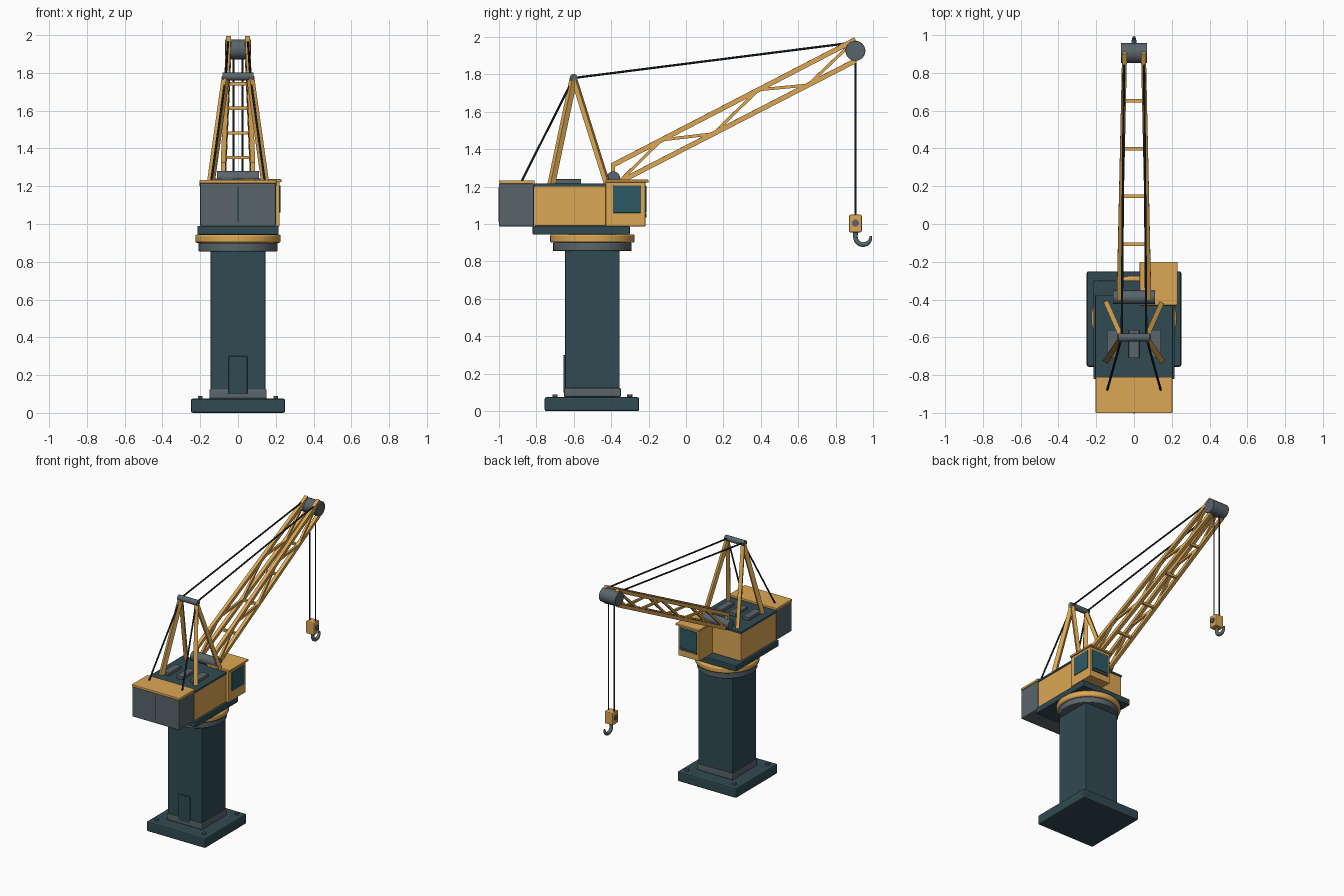
import bpy, bmesh, math
from mathutils import Vector, Matrix

if "Cube" in bpy.data.objects:
    bpy.data.objects.remove(bpy.data.objects["Cube"])


def material(name, rgb):
    m = bpy.data.materials.new(name)
    m.diffuse_color = (*rgb, 1)
    m.use_nodes = True
    m.node_tree.nodes["Principled BSDF"].inputs["Base Color"].default_value = m.diffuse_color
    return m


TEAL = material("dark_teal", (0.03, 0.07, 0.085))
YELLOW = material("yellow", (0.72, 0.39, 0.09))
GREY = material("steel_grey", (0.1, 0.13, 0.145))
GLASS = material("glass", (0.027, 0.1, 0.13))
ROPE = material("rope", (0.015, 0.03, 0.035))


def finish(name, bm, mat, bevel=0, smooth=False):
    me = bpy.data.meshes.new(name)
    bm.to_mesh(me)
    bm.free()
    me.materials.append(mat)
    ob = bpy.data.objects.new(name, me)
    bpy.context.collection.objects.link(ob)
    if bevel:
        mod = ob.modifiers.new("bevel", 'BEVEL')
        mod.width, mod.segments, mod.limit_method = bevel, 2, 'ANGLE'
    if smooth:
        bpy.ops.object.select_all(action='DESELECT')
        bpy.context.view_layer.objects.active = ob
        ob.select_set(True)
        bpy.ops.object.shade_smooth_by_angle(angle=math.radians(35))
    return ob


def box(name, x, y, z, mat, bevel=0.004):
    """Box from (min, max) ranges."""
    bm = bmesh.new()
    size = [b - a for a, b in (x, y, z)]
    mid = [(a + b) / 2 for a, b in (x, y, z)]
    bmesh.ops.create_cube(bm, size=1, matrix=Matrix.Translation(mid) @ Matrix.Diagonal((*size, 1)))
    return finish(name, bm, mat, bevel)


def along(a, b):
    d = Vector(b) - Vector(a)
    mid = (Vector(a) + Vector(b)) / 2
    return Matrix.Translation(mid) @ d.to_track_quat('Z', 'X').to_matrix().to_4x4(), d.length


def rod(name, a, b, r, mat, sides=32, bevel=0):
    m, length = along(a, b)
    bm = bmesh.new()
    bmesh.ops.create_cone(bm, cap_ends=True, segments=sides, radius1=r, radius2=r, depth=length, matrix=m)
    return finish(name, bm, mat, bevel, True)


def beam(name, a, b, w, mat=YELLOW):
    m, length = along(a, b)
    bm = bmesh.new()
    bmesh.ops.create_cube(bm, size=1, matrix=m @ Matrix.Diagonal((w, w, length, 1)))
    return finish(name, bm, mat)


# Pedestal
box("base_plate", (-.25, .25), (-.755, -.25), (0, .075), TEAL, .01)
box("column", (-.145, .145), (-.645, -.355), (.07, .87), TEAL, .005)
box("column_collar", (-.152, .152), (-.652, -.348), (.075, .125), GREY, .008)
box("access_door", (-.05, .05), (-.655, -.64), (.1, .3), TEAL)
for x in (-.2, .2):
    for y in (-.7, -.3):
        rod("anchor_bolt", (x, y, .07), (x, y, .09), .014, GREY, 6)

# Slewing ring
rod("lower_ring", (0, -.5, .855), (0, -.5, .9), .21, GREY, 48, .004)
rod("slew_ring", (0, -.5, .9), (0, -.5, .945), .226, YELLOW, 48, .01)
box("turntable_deck", (-.215, .215), (-.82, -.3), (.943, .99), TEAL, .006)

# Machinery house
box("machinery_house", (-.2, .2), (-.81, -.38), (.99, 1.205), YELLOW)
box("house_roof", (-.205, .205), (-.812, -.375), (1.2, 1.217), TEAL)
for x in (-.115, 0, .115):
    box("roof_vent", (x - .028, x + .028), (-.71, -.56), (1.215, 1.24), GREY)

# Counterweight
box("counterweight", (-.2, .2), (-1, -.812), (.987, 1.215), GREY, .006)
box("counterweight_cap", (-.203, .203), (-1, -.808), (1.215, 1.233), YELLOW)
box("counterweight_seam", (-.005, .005), (-1.001, -.99), (1.01, 1.195), TEAL, 0)

# Operator cab
box("cab", (.04, .22), (-.43, -.217), (.987, 1.225), YELLOW, .005)
box("cab_roof", (.03, .23), (-.43, -.2), (1.222, 1.237), YELLOW)
box("cab_side_window", (.21, .224), (-.39, -.24), (1.06, 1.205), GLASS, .002)
box("cab_front_window", (.057, .203), (-.225, -.212), (1.06, 1.205), GLASS, .002)
box("cab_window_sill", (.057, .203), (-.22, -.21), (1.035, 1.055), TEAL, .002)

# Mast frame with stays
rod("mast_crossbar", (-.083, -.6, 1.78), (.083, -.6, 1.78), .021, GREY)
for s in (-1, 1):
    top = (s * .065, -.6, 1.78)
    beam("mast_front_leg", (s * .145, -.42, 1.21), top, .026)
    beam("mast_rear_leg", (s * .145, -.72, 1.21), top, .03)
    rod("back_stay", (s * .142, -.88, 1.225), top, .006, ROPE, 8)
    rod("boom_pendant", top, (s * .053, .86, 1.965), .006, ROPE, 8)


# Lattice boom
def chord(upper, s, t):
    a, b = ((-.39, 1.315), (.905, 1.985)) if upper else ((-.36, 1.222), (.905, 1.872))
    return (s * (.078 - .028 * t), a[0] + (b[0] - a[0]) * t, a[1] + (b[1] - a[1]) * t)


rod("boom_pivot", (-.11, -.388, 1.245), (.11, -.388, 1.245), .036, GREY)
for s in (-1, 1):
    for upper in (False, True):
        beam("boom_chord", chord(upper, s, 0), chord(upper, s, 1), .026)
    beam("boom_heel_post", (s * .078, -.39, 1.24), (s * .078, -.39, 1.325), .022)
    for i in range(5):
        beam("boom_lacing", chord(i % 2 == 1, s, i * .2), chord(i % 2 == 0, s, i * .2 + .2), .016)
for i in range(5):
    beam("boom_cross_tie", chord(False, -1, i * .2), chord(False, 1, i * .2), .018)
rod("tip_sheave", (-.07, .905, 1.925), (.07, .905, 1.925), .053, GREY, 32, .003)

# Hoist ropes and hook block
for x in (-.024, .024):
    rod("hoist_rope", (x, .905, 1.04), (x, .905, 1.9), .005, ROPE, 8)
box("hook_block", (-.036, .036), (.871, .939), (.955, 1.05), YELLOW, .008)
rod("block_pin", (-.042, .905, 1.005), (.042, .905, 1.005), .019, GREY, 16)

# Hook: bevelled curve from the block down and round
cu = bpy.data.curves.new("hook", 'CURVE')
cu.dimensions = '3D'
cu.bevel_depth, cu.bevel_resolution, cu.use_fill_caps = .013, 3, True
pts = [(0, .905, .965)]
for i in range(15):
    a = math.pi + math.pi * 1.03 * i / 14
    pts.append((0, .946 + .041 * math.cos(a), .931 + .041 * math.sin(a)))
sp = cu.splines.new('POLY')
sp.points.add(len(pts) - 1)
for i, p in enumerate(pts):
    sp.points[i].co = (*p, 1)
    sp.points[i].radius = 1 if i < 11 else 1 - .1 * (i - 10)
cu.materials.append(GREY)
bpy.context.collection.objects.link(bpy.data.objects.new("hook", cu))
